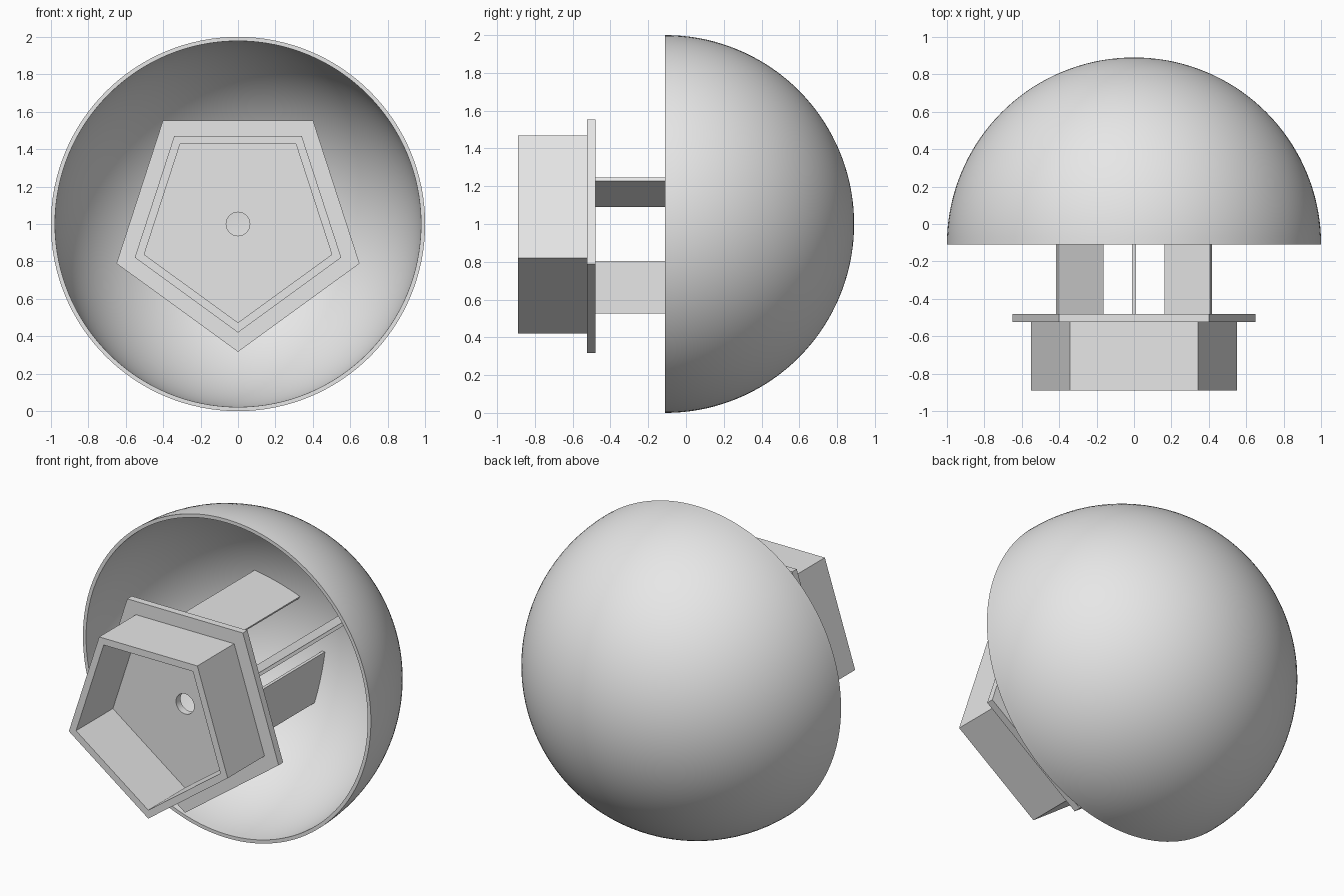
import bpy
import bmesh
from math import sin, cos, pi, sqrt, radians
from mathutils import Vector, Matrix

cube = bpy.data.objects.get("Cube")
if cube:
    bpy.data.objects.remove(cube, do_unlink=True)

grey = bpy.data.materials.new("light grey")
grey.use_nodes = True
grey.diffuse_color = (0.8, 0.8, 0.8, 1)
grey.node_tree.nodes["Principled BSDF"].inputs["Base Color"].default_value = (0.8, 0.8, 0.8, 1)

CENTRE_Z = 1.0
RIM_Y = -0.11        # open edge of the dome and centre of its sphere
INNER = 0.978        # inner radius of the dome
PLATE_BACK = -0.48


def finish(name, bm):
    bmesh.ops.remove_doubles(bm, verts=bm.verts, dist=1e-5)
    bmesh.ops.recalc_face_normals(bm, faces=bm.faces)
    mesh = bpy.data.meshes.new(name)
    bm.to_mesh(mesh)
    bm.free()
    mesh.materials.append(grey)
    obj = bpy.data.objects.new(name, mesh)
    obj.location.z = CENTRE_Z
    bpy.context.collection.objects.link(obj)
    bpy.ops.object.select_all(action='DESELECT')
    obj.select_set(True)
    bpy.context.view_layer.objects.active = obj
    bpy.ops.object.shade_smooth_by_angle(angle=radians(30))
    return obj


def ring(radius, y, sides, count):
    """Points evenly round a polygon whose first corner points down."""
    corners = [Vector((radius * sin(2 * pi * i / sides), y, -radius * cos(2 * pi * i / sides)))
               for i in range(sides)]
    per = count // sides
    return [corners[i].lerp(corners[(i + 1) % sides], j / per)
            for i in range(sides) for j in range(per)]


def loft(name, rings, closed):
    bm = bmesh.new()
    loops = [[bm.verts.new(p) for p in r] for r in rings]
    pairs = list(zip(loops, loops[1:]))
    if closed:
        pairs.append((loops[-1], loops[0]))
    for a, b in pairs:
        for i in range(len(a)):
            j = (i + 1) % len(a)
            bm.faces.new((a[i], a[j], b[j], b[i]))
    return finish(name, bm)


# Hollow half-sphere shell
SEG, STEPS = 128, 36
arc = [(sin(pi / 2 * i / STEPS), cos(pi / 2 * i / STEPS)) for i in range(STEPS + 1)]
profile = arc + [(r * INNER, y * INNER) for r, y in reversed(arc)]
loft("dome", [ring(r, RIM_Y + y, SEG, SEG) for r, y in profile], closed=False)

# Five-sided cup with flange and a round hole through its floor
N = 40
FRONT, FLOOR = -0.89, -0.525
tray = [(0.063, PLATE_BACK, N), (0.683, PLATE_BACK, 5), (0.683, FLOOR, 5), (0.58, FLOOR, 5),
        (0.58, FRONT, 5), (0.527, FRONT, 5), (0.527, FLOOR, 5), (0.063, FLOOR, N)]

# The flange and cup floor share a plane, so the loft is split at the cup wall
bm_rings = [ring(r, y, s, N) for r, y, s in tray]
loft("pentagon_cup", bm_rings, closed=True)

# Three radial ribs joining the cup to the dome
R0, R1, THICK = 0.195, 0.475, 0.02
radii = [R1 + (R0 - R1) * i / 10 for i in range(11)]
outline = [(R0, PLATE_BACK), (R1, PLATE_BACK)]
outline += [(r, RIM_Y + sqrt((INNER + 0.005) ** 2 - r * r)) for r in radii]
for name, angle in (("left_rib", 30), ("right_rib", 150), ("bottom_rib", 270)):
    bm = bmesh.new()
    face = bm.faces.new([bm.verts.new((r, y, -THICK / 2)) for r, y in outline])
    new = bmesh.ops.extrude_face_region(bm, geom=[face])["geom"]
    bmesh.ops.translate(bm, vec=(0, 0, THICK),
                        verts=[v for v in new if isinstance(v, bmesh.types.BMVert)])
    bmesh.ops.rotate(bm, verts=bm.verts, cent=(0, 0, 0),
                     matrix=Matrix.Rotation(-radians(angle), 3, 'Y'))
    finish(name, bm)
